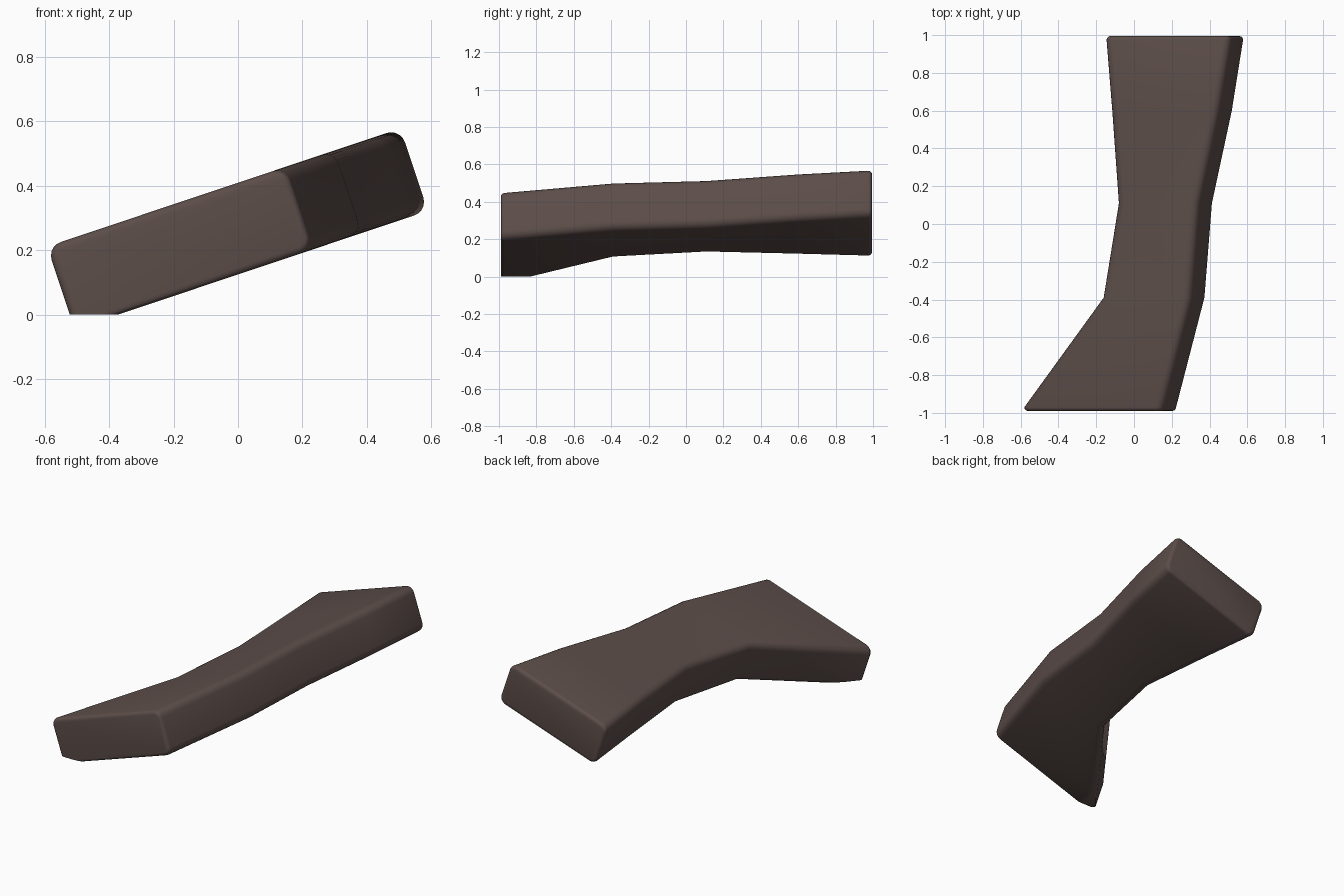
import bpy, bmesh, math
from mathutils import Vector

cube = bpy.data.objects.get("Cube")
if cube:
    bpy.data.objects.remove(cube, do_unlink=True)

TILT = math.radians(18.5)
ALONG = Vector((math.cos(TILT), 0, math.sin(TILT)))
NORMAL = Vector((-math.sin(TILT), 0, math.cos(TILT)))
LOW, HIGH = 0.118, 0.388      # slab faces, measured along the normal
RADIUS, END_RADIUS, STEPS = 0.045, 0.02, 5

# Stations along the slab: y, left edge, right edge
stations = [(-0.99, -0.495, 0.287), (-0.39, -0.052, 0.445), (0.11, 0.033, 0.487),
            (0.6, -0.004, 0.598), (0.995, -0.036, 0.661)]


def section(bm, y, left, right, inset=0.0):
    """Rounded rectangle in the tilted plane."""
    r = RADIUS - inset
    corners = [(right, HIGH, -1, -1), (left, HIGH, 1, -1),
               (left, LOW, 1, 1), (right, LOW, -1, 1)]
    ring = []
    for i, (u, n, su, sn) in enumerate(corners):
        for k in range(STEPS + 1):
            a = math.pi / 2 * (i + k / STEPS)
            p = (ALONG * (u + su * RADIUS + r * math.cos(a))
                 + NORMAL * (n + sn * RADIUS + r * math.sin(a)))
            ring.append(bm.verts.new((p.x, y, p.z)))
    return ring


def rounded_end(bm, station, direction):
    """Rings that roll over from the long sides to an end face."""
    y, left, right = station
    rings = []
    for k in range(4):
        a = math.pi / 2 * k / 3
        rings.append(section(bm, y + direction * END_RADIUS * (math.sin(a) - 1),
                             left, right, END_RADIUS * (1 - math.cos(a))))
    return rings


# Waisted slab body
bm = bmesh.new()
rings = rounded_end(bm, stations[0], -1)[::-1]
rings += [section(bm, *s) for s in stations[1:-1]]
rings += rounded_end(bm, stations[-1], 1)
for a, b in zip(rings, rings[1:]):
    for i in range(len(a)):
        j = (i + 1) % len(a)
        bm.faces.new((a[i], a[j], b[j], b[i]))
bm.faces.new(rings[0])
bm.faces.new(rings[-1])

# Flat resting facet on the low corner
cut = bmesh.ops.bisect_plane(bm, geom=bm.verts[:] + bm.edges[:] + bm.faces[:],
                             plane_co=(0, 0, 0), plane_no=(0, 0, 1), clear_inner=True)
edges = [e for e in cut["geom_cut"] if isinstance(e, bmesh.types.BMEdge)]
bmesh.ops.holes_fill(bm, edges=edges)
bmesh.ops.recalc_face_normals(bm, faces=bm.faces[:])

mesh = bpy.data.meshes.new("curved_slab")
bm.to_mesh(mesh)
bm.free()
slab = bpy.data.objects.new("curved_slab", mesh)
bpy.context.collection.objects.link(slab)

# Dark brown material
color = (0.107, 0.075, 0.067, 1)
mat = bpy.data.materials.new("dark_brown")
mat.use_nodes = True
mat.diffuse_color = color
mat.node_tree.nodes["Principled BSDF"].inputs["Base Color"].default_value = color
mesh.materials.append(mat)

bpy.ops.object.select_all(action="DESELECT")
slab.select_set(True)
bpy.context.view_layer.objects.active = slab
bpy.ops.object.shade_smooth_by_angle(angle=math.radians(40))
